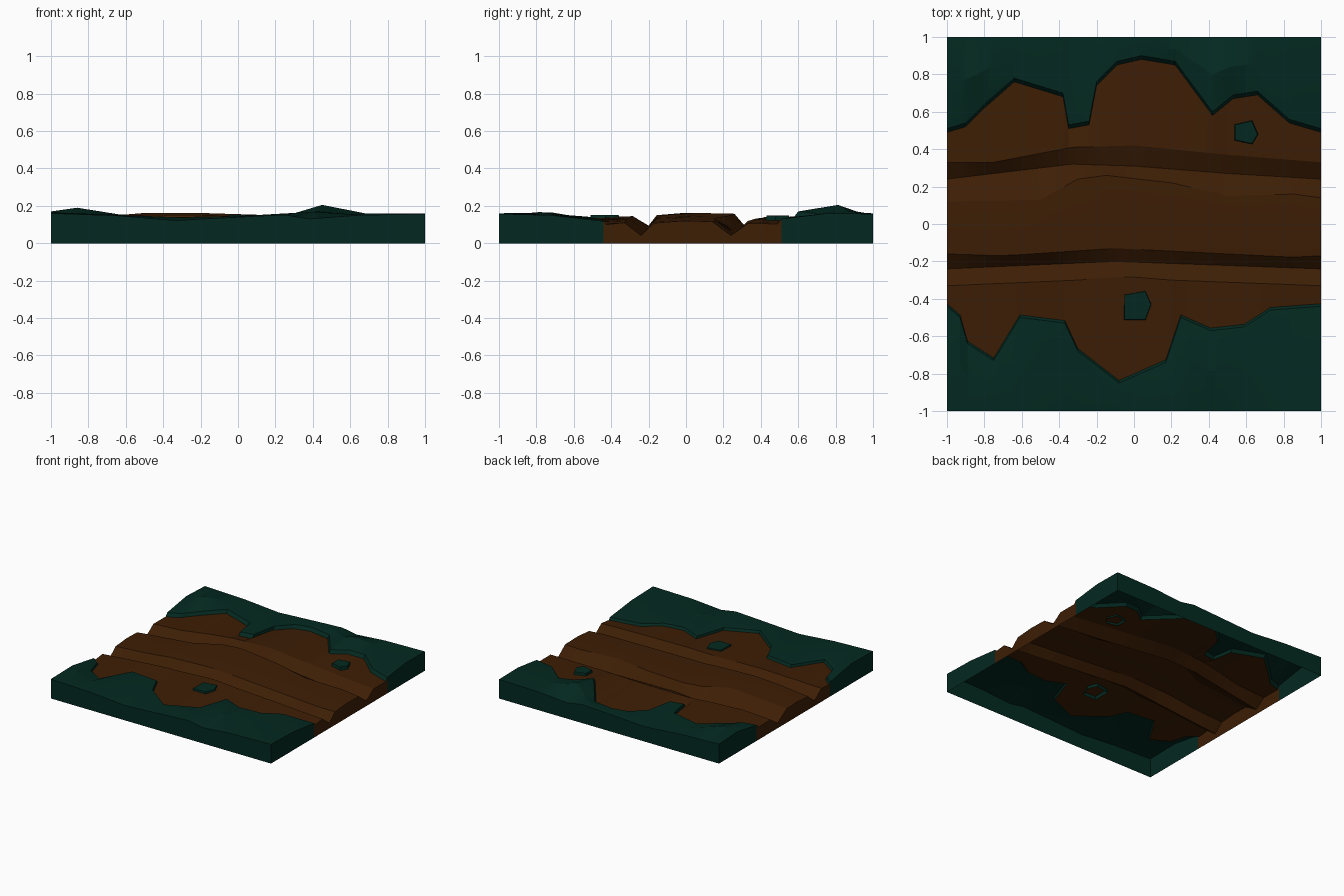
import bpy, bmesh, math

cube = bpy.data.objects.get("Cube")
if cube:
    bpy.data.objects.remove(cube, do_unlink=True)


def make_material(name, color):
    mat = bpy.data.materials.new(name)
    mat.use_nodes = True
    mat.diffuse_color = color
    mat.node_tree.nodes["Principled BSDF"].inputs["Base Color"].default_value = color
    return mat


GRASS = make_material("dark grass green", (0.001, 0.022, 0.0145, 1))
MUD = make_material("mud brown", (0.047, 0.013, 0.0015, 1))


def interp(keys, x):
    """Piecewise linear value of (x, value) keys."""
    for (x0, v0), (x1, v1) in zip(keys, keys[1:]):
        if x <= x1:
            return v0 + (v1 - v0) * (x - x0) / (x1 - x0)
    return keys[-1][1]


def finish(bm, name, angle=15):
    bmesh.ops.recalc_face_normals(bm, faces=bm.faces)
    # open shells: make sure the upper faces look up
    if sum(f.normal.z * f.calc_area() for f in bm.faces) < 0:
        bmesh.ops.reverse_faces(bm, faces=bm.faces)
    mesh = bpy.data.meshes.new(name)
    bm.to_mesh(mesh)
    bm.free()
    mesh.materials.append(GRASS)
    mesh.materials.append(MUD)
    obj = bpy.data.objects.new(name, mesh)
    bpy.context.collection.objects.link(obj)
    bpy.ops.object.select_all(action="DESELECT")
    obj.select_set(True)
    bpy.context.view_layer.objects.active = obj
    bpy.ops.object.shade_smooth_by_angle(angle=math.radians(angle))


# Ragged grass edges
front_edge = [(-1, -.44), (-.93, -.5), (-.89, -.64), (-.75, -.73), (-.61, -.5),
              (-.37, -.53), (-.3, -.68), (-.08, -.85), (.17, -.74), (.25, -.5),
              (.41, -.57), (.59, -.55), (.73, -.46), (1, -.44)]
back_edge = [(-1, .51), (-.9, .54), (-.8, .64), (-.64, .78), (-.38, .7), (-.35, .53),
             (-.24, .55), (-.2, .76), (-.09, .87), (.04, .9), (.22, .87), (.42, .6),
             (.53, .69), (.66, .71), (.83, .56), (1, .51)]

# Wheel rut lines
front_lip = [(-1, -.33), (-.3, -.3), (-.05, -.28), (.2, -.3), (1, -.33)]
front_valley = [(-1, -.24), (-.1, -.2), (1, -.24)]
front_ridge = [(-1, -.16), (-.7, -.17), (-.1, -.13), (.9, -.18), (1, -.17)]
back_ridge = [(-1, .12), (-.5, .13), (-.3, .24), (-.15, .26), (.2, .22), (.5, .15),
              (.85, .16), (1, .14)]
back_valley = [(-1, .24), (-.33, .32), (0, .31), (.5, .27), (1, .24)]
back_lip = [(-1, .33), (-.75, .33), (-.33, .41), (0, .42), (.5, .37), (1, .33)]

# Height lines; both outer rims share one line so that tiles meet
rim_z = [(-1, .16), (-.65, .148), (-.33, .122), (.1, .145), (.25, .152), (.38, .13),
         (.64, .15), (1, .157)]
front_hill_z = [(-1, .165), (-.6, .15), (-.3, .138), (0, .145), (.4, .168), (.7, .15), (1, .15)]
back_hill_z = [(-1, .17), (-.86, .19), (-.64, .155), (-.3, .135), (0, .14), (.3, .16),
               (.45, .205), (.68, .16), (1, .16)]
front_edge_z = [(-1, .118), (-.6, .135), (0, .14), (.5, .14), (1, .118)]
back_edge_z = [(-1, .13), (-.64, .15), (-.35, .137), (.22, .137), (.42, .17), (.66, .15),
               (1, .13)]
bank_z = [(-1, .11), (-.5, .138), (0, .145), (.5, .13), (1, .11)]
hump_z = [(-1, .12), (-.5, .162), (-.2, .162), (.3, .146), (1, .12)]
valley_z = [(-1, .042), (-.1, .095), (1, .042)]
FRONT_STEP, BACK_STEP, SLOPE = .018, .026, .02


def column(x):
    """Cross-section points from front to back at one x."""
    at = lambda keys: interp(keys, x)
    f, b = at(front_edge), at(back_edge)
    return [(-1, at(rim_z)),
            ((f - 1) / 2, at(front_hill_z)),
            (f, at(front_edge_z)),
            (f + SLOPE * .7, at(front_edge_z) - FRONT_STEP),
            (at(front_lip), at(bank_z)),
            (at(front_valley), at(valley_z)),
            (at(front_ridge), at(hump_z) - .012),
            ((at(front_ridge) + at(back_ridge)) / 2, at(hump_z)),
            (at(back_ridge), at(hump_z) - .004),
            (at(back_valley), at(valley_z)),
            (at(back_lip), at(bank_z) - .005),
            (b - SLOPE, at(back_edge_z) - BACK_STEP),
            (b, at(back_edge_z)),
            ((b + 1) / 2, at(back_hill_z)),
            (1, at(rim_z))]


MUD_BANDS = range(3, 11)      # bands between the two grass edges
MUD_WALL = range(2, 12)       # the side walls show mud up to the grass edge

# Ground tile, open underneath
xs = sorted({x for line in (front_edge, back_edge, back_ridge, rim_z, back_hill_z)
             for x, _ in line})
bm = bmesh.new()
top = [[bm.verts.new((x, y, z)) for y, z in column(x)] for x in xs]
for a, b in zip(top, top[1:]):
    for i in range(len(a) - 1):
        face = bm.faces.new((a[i], b[i], b[i + 1], a[i + 1]))
        face.material_index = int(i in MUD_BANDS)


def skirt(row, bands=()):
    """Vertical wall from a border row down to the ground."""
    low = [bm.verts.new((v.co.x, v.co.y, 0)) for v in row]
    for i in range(len(row) - 1):
        face = bm.faces.new((row[i], low[i], low[i + 1], row[i + 1]))
        face.material_index = int(i in bands)


skirt(top[0], MUD_WALL)
skirt(top[-1], MUD_WALL)
skirt([c[0] for c in top])
skirt([c[-1] for c in top])
bmesh.ops.remove_doubles(bm, verts=bm.verts, dist=1e-5)
finish(bm, "ground_tile")


# Small grass tufts standing in the mud
def tuft(name, outline, z):
    bm = bmesh.new()
    cx = sum(p[0] for p in outline) / len(outline)
    cy = sum(p[1] for p in outline) / len(outline)
    upper = [bm.verts.new((x, y, z)) for x, y in outline]
    lower = [bm.verts.new((cx + (x - cx) * 1.1, cy + (y - cy) * 1.1, z - .04))
             for x, y in outline]
    bm.faces.new(upper)
    for i in range(len(outline)):
        j = (i + 1) % len(outline)
        bm.faces.new((upper[i], lower[i], lower[j], upper[j]))
    finish(bm, name)


tuft("front_tuft", [(-.05, -.38), (.06, -.36), (.09, -.43), (.06, -.51), (-.05, -.51)], .15)
tuft("back_tuft", [(.54, .53), (.63, .55), (.66, .48), (.63, .43), (.54, .45)], .148)
